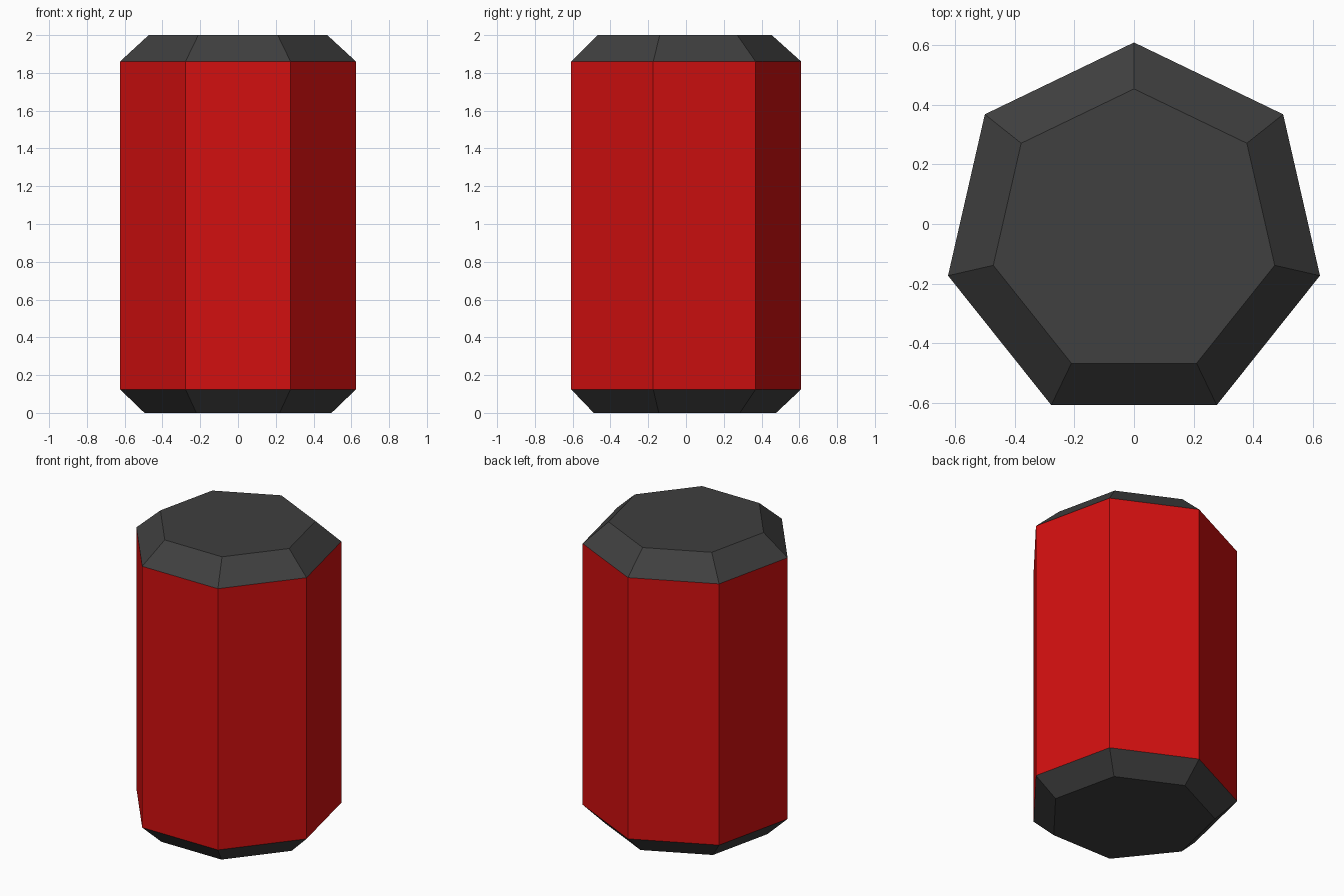
import bpy, bmesh, math

if "Cube" in bpy.data.objects:
    bpy.data.objects.remove(bpy.data.objects["Cube"])

SIDES = 7
CENTRE_Y = -0.031  # puts the heptagon's bounding box on the origin
# (radius, height) of each ring, bottom to top
PROFILE = [(0.508, 0.0), (0.641, 0.125), (0.641, 1.86), (0.485, 2.0)]


def material(name, colour):
    mat = bpy.data.materials.new(name)
    mat.diffuse_color = (*colour, 1.0)
    mat.use_nodes = True
    mat.node_tree.nodes["Principled BSDF"].inputs["Base Color"].default_value = mat.diffuse_color
    return mat


mesh = bpy.data.meshes.new("barrel")
barrel = bpy.data.objects.new("barrel", mesh)
bpy.context.collection.objects.link(barrel)
mesh.materials.append(material("red", (0.65, 0.005, 0.005)))
mesh.materials.append(material("dark grey", (0.05, 0.05, 0.05)))

bm = bmesh.new()

# Seven-sided rings, one corner pointing to the back
rings = []
for radius, z in PROFILE:
    ring = []
    for i in range(SIDES):
        a = math.pi / 2 + math.tau * i / SIDES
        ring.append(bm.verts.new((radius * math.cos(a),
                                  CENTRE_Y + radius * math.sin(a), z)))
    rings.append(ring)

# Walls and end caps
for low, high in zip(rings, rings[1:]):
    for i in range(SIDES):
        j = (i + 1) % SIDES
        bm.faces.new((low[i], low[j], high[j], high[i]))
bm.faces.new(rings[0][::-1])
bm.faces.new(rings[-1])
bmesh.ops.recalc_face_normals(bm, faces=bm.faces[:])

# Upright walls are red, chamfers and ends dark grey
for f in bm.faces:
    f.material_index = 0 if abs(f.normal.z) < 0.1 else 1

bm.to_mesh(mesh)
bm.free()
